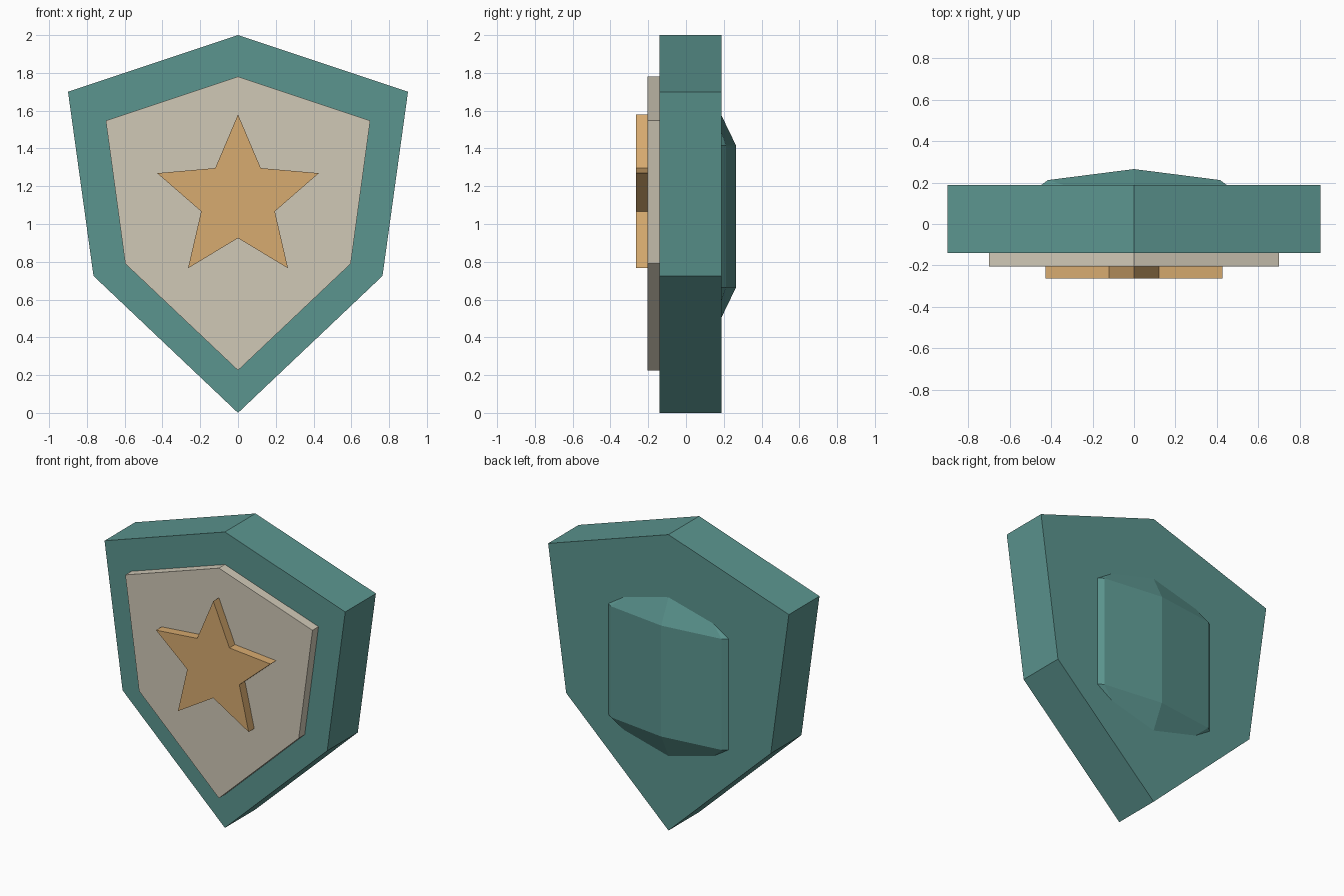
import bpy, bmesh
from math import sin, cos, pi

cube = bpy.data.objects.get("Cube")
if cube:
    bpy.data.objects.remove(cube, do_unlink=True)


def make_material(name, rgb):
    mat = bpy.data.materials.new(name)
    mat.use_nodes = True
    mat.diffuse_color = (*rgb, 1)
    mat.node_tree.nodes["Principled BSDF"].inputs["Base Color"].default_value = (*rgb, 1)
    return mat


def add_object(name, bm, mat):
    bmesh.ops.recalc_face_normals(bm, faces=bm.faces)
    mesh = bpy.data.meshes.new(name)
    bm.to_mesh(mesh)
    bm.free()
    mesh.materials.append(mat)
    obj = bpy.data.objects.new(name, mesh)
    bpy.context.collection.objects.link(obj)
    return obj


def slab(name, outline, front, back, mat):
    """Extrude an x-z outline from the front y to the back y."""
    bm = bmesh.new()
    face = bm.faces.new([bm.verts.new((x, front, z)) for x, z in outline])
    grown = bmesh.ops.extrude_face_region(bm, geom=[face], use_keep_orig=True)
    verts = [v for v in grown["geom"] if isinstance(v, bmesh.types.BMVert)]
    bmesh.ops.translate(bm, verts=verts, vec=(0, back - front, 0))
    return add_object(name, bm, mat)


def mirrored(half):
    """Complete a right-hand half outline that starts and ends on x = 0."""
    return half + [(-x, z) for x, z in reversed(half[1:-1])]


teal = make_material("teal", (0.105, 0.3, 0.275))
cream = make_material("cream", (0.63, 0.58, 0.47))
gold = make_material("gold", (0.68, 0.405, 0.16))

# Shield body and raised front panel
slab("shield_body", mirrored([(0, 2), (0.9, 1.7), (0.765, 0.725), (0, 0)]),
     -0.14, 0.187, teal)
slab("front_panel", mirrored([(0, 1.78), (0.7, 1.547), (0.597, 0.79), (0, 0.225)]),
     -0.204, -0.13, cream)

# Five-pointed star
star = []
for i in range(10):
    radius = 0.205 if i % 2 else 0.45
    angle = i * pi / 5
    star.append((radius * sin(angle), 1.13 + radius * cos(angle)))
slab("star", star, -0.264, -0.195, gold)

# Faceted boss half sunk into the back
bm = bmesh.new()
bmesh.ops.create_uvsphere(bm, u_segments=8, v_segments=3, radius=1)
bmesh.ops.scale(bm, verts=bm.verts, vec=(0.678, 0.209, 0.75))
bmesh.ops.translate(bm, verts=bm.verts, vec=(0, 0.084, 1.04))
add_object("back_boss", bm, teal)
